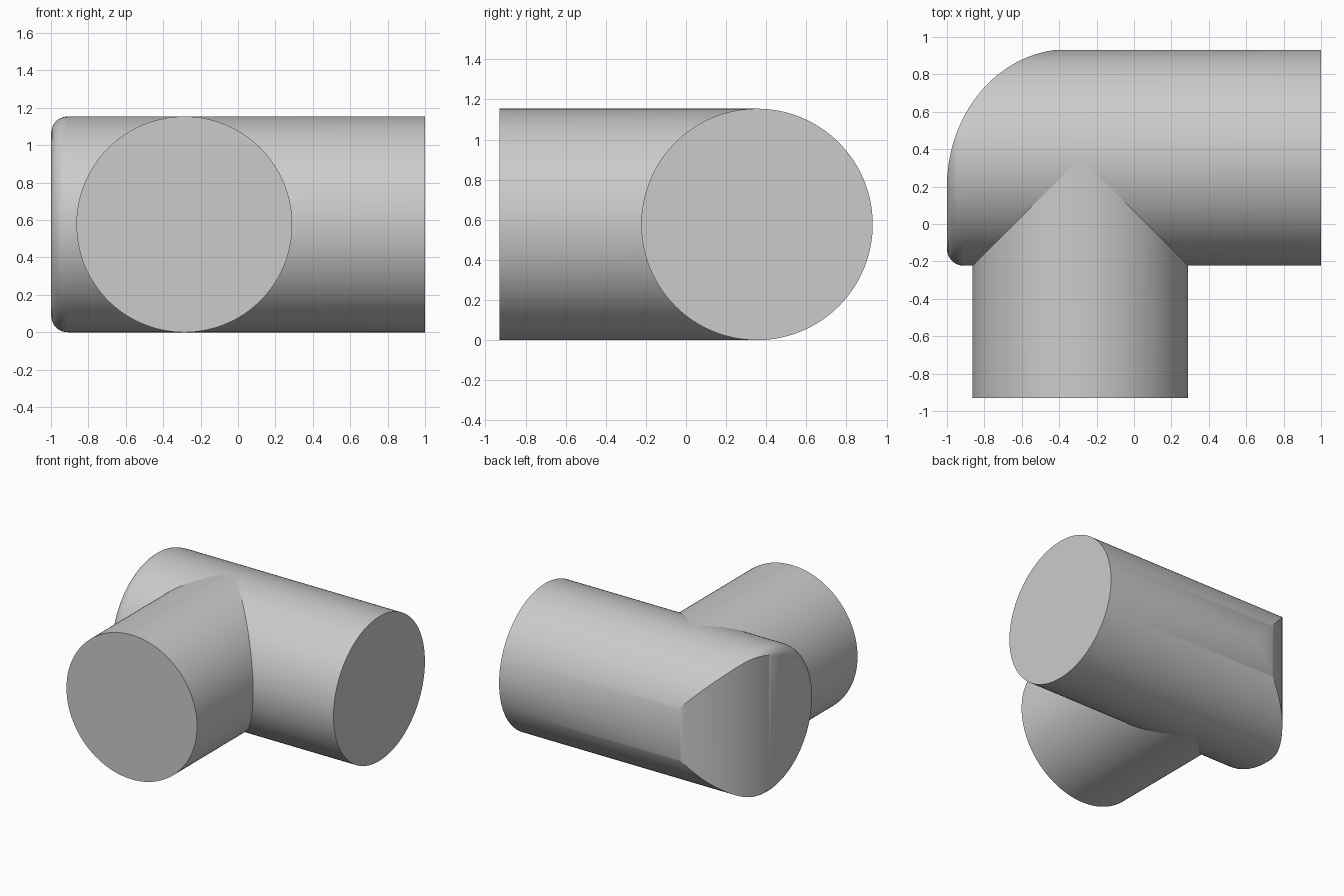
import bpy
import bmesh
import math

if "Cube" in bpy.data.objects:
    bpy.data.objects.remove(bpy.data.objects["Cube"], do_unlink=True)

R = 0.577          # pipe radius, also the height of both axes
RUN_Y = 0.354      # axis of the long pipe
BRANCH_X = -0.287  # axis of the short pipe
FRONT_Y = -0.931
FILLET = 0.09
SEGMENTS = 128
ANGLES = [math.tau * i / SEGMENTS for i in range(SEGMENTS)]

grey = bpy.data.materials.new("light grey")
grey.use_nodes = True
grey.diffuse_color = (0.6, 0.6, 0.6, 1)
grey.node_tree.nodes["Principled BSDF"].inputs["Base Color"].default_value = (0.6, 0.6, 0.6, 1)


def loft(name, rings, cap_start=True, cap_end=True):
    """Skin a list of closed point rings."""
    bm = bmesh.new()
    loops = [[bm.verts.new(p) for p in ring] for ring in rings]
    for a, b in zip(loops, loops[1:]):
        for i in range(len(a)):
            j = (i + 1) % len(a)
            bm.faces.new((a[i], a[j], b[j], b[i]))
    if cap_start:
        bm.faces.new(loops[0])
    if cap_end:
        bm.faces.new(loops[-1])
    bmesh.ops.recalc_face_normals(bm, faces=bm.faces)
    mesh = bpy.data.meshes.new(name)
    bm.to_mesh(mesh)
    bm.free()
    mesh.materials.append(grey)
    obj = bpy.data.objects.new(name, mesh)
    bpy.context.collection.objects.link(obj)
    return obj


def activate(obj):
    bpy.ops.object.select_all(action="DESELECT")
    obj.select_set(True)
    bpy.context.view_layer.objects.active = obj


# Long pipe with a rounded left rim
profile = []
for i in range(9):
    t = math.pi / 2 * i / 8
    profile.append((-1 + FILLET * (1 - math.cos(t)), R - FILLET * (1 - math.sin(t))))
profile.append((1, R))
run_pipe = loft("run_pipe", [
    [(x, RUN_Y + r * math.cos(a), R + r * math.sin(a)) for a in ANGLES]
    for x, r in profile])

# Upright curved cutter that sweeps away the back left corner
outline = [(-1.02, 0.08)]
for i in range(33):
    t = math.radians(10 + 80 * i / 32)
    outline.append((-0.35 - 0.65 * math.cos(t), 0.2 + 0.735 * math.sin(t)))
outline += [(-0.35, 1.2), (-1.3, 1.2), (-1.3, 0.08)]
cutter = loft("corner_cutter", [[(x, y, z) for x, y in outline] for z in (-0.2, 1.4)])
cutter.hide_render = True

cut = run_pipe.modifiers.new("corner_cut", "BOOLEAN")
cut.operation = "DIFFERENCE"
cut.solver = "EXACT"
cut.object = cutter
activate(run_pipe)
bpy.ops.object.modifier_apply(modifier=cut.name)
bpy.data.objects.remove(cutter, do_unlink=True)

# Short pipe, mitred where it meets the long one
front_ring, mitre_ring = [], []
for a in ANGLES:
    dx, z = R * math.cos(a), R + R * math.sin(a)
    front_ring.append((BRANCH_X + dx, FRONT_Y, z))
    mitre_ring.append((BRANCH_X + dx, RUN_Y - abs(dx), z))
branch_pipe = loft("branch_pipe", [front_ring, mitre_ring], cap_end=False)

for pipe in (run_pipe, branch_pipe):
    activate(pipe)
    bpy.ops.object.shade_smooth_by_angle(angle=math.radians(30))
